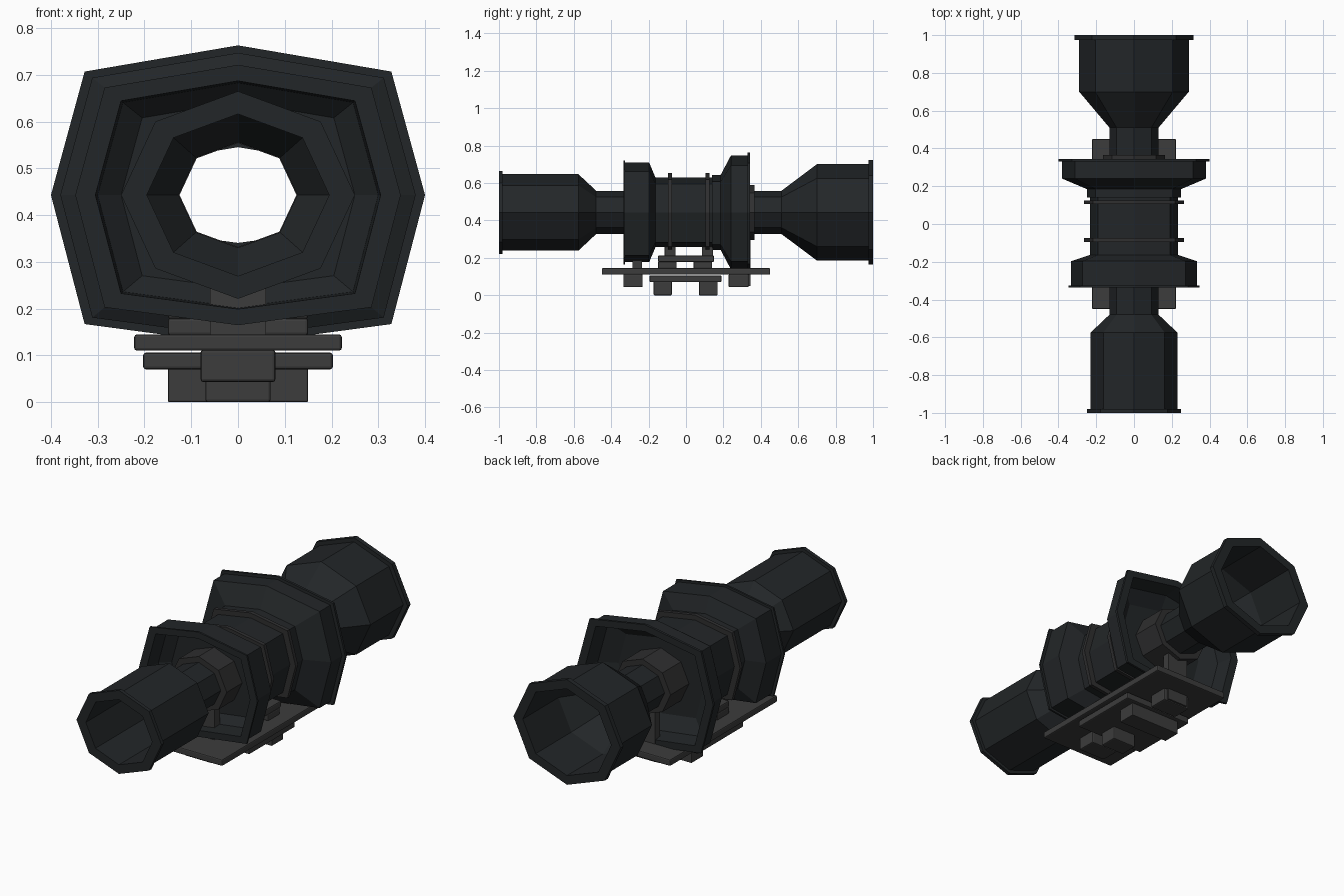
import bpy, bmesh, math

if "Cube" in bpy.data.objects:
    bpy.data.objects.remove(bpy.data.objects["Cube"])

AXIS_Z = 0.443
H = math.sqrt(0.5)
# unit cross-sections: round octagon (slightly flat) and boxy octagon
ROUND = [(math.cos(k * math.pi / 4), 0.888 * math.sin(k * math.pi / 4)) for k in range(8)]
BOXY = [(1, 0), (.82, .66), (0, .8), (-.82, .66), (-1, 0), (-.82, -.69), (0, -.8), (.82, -.69)]


def material(name, rgb):
    m = bpy.data.materials.new(name)
    m.diffuse_color = (*rgb, 1)
    m.use_nodes = True
    m.node_tree.nodes["Principled BSDF"].inputs["Base Color"].default_value = m.diffuse_color
    return m


TUBE = material("dark_metal", (.016, .019, .021))
RING = material("ring_metal", (.028, .028, .029))
MOUNT = material("mount_metal", (.045, .045, .045))


def finish(name, bm, mat):
    bmesh.ops.recalc_face_normals(bm, faces=bm.faces)
    me = bpy.data.meshes.new(name)
    bm.to_mesh(me)
    bm.free()
    me.materials.append(mat)
    ob = bpy.data.objects.new(name, me)
    bpy.context.collection.objects.link(ob)
    return ob


def loft(name, profile, shape, mat, closed=True):
    """Sweep a (y, radius) profile around the scope axis."""
    bm = bmesh.new()
    rings = [[bm.verts.new((x * r, y, AXIS_Z + z * r)) for x, z in shape] for y, r in profile]
    n = len(rings)
    for i in range(n if closed else n - 1):
        a, b = rings[i], rings[(i + 1) % n]
        for k in range(8):
            j = (k + 1) % 8
            bm.faces.new((a[k], a[j], b[j], b[k]))
    return finish(name, bm, mat)


def box(name, hx, y0, y1, z0, z1, mat=MOUNT, bevel=.006):
    bm = bmesh.new()
    bmesh.ops.create_cube(bm, size=1)
    for v in bm.verts:
        v.co = (v.co.x * 2 * hx, (y0 + y1) / 2 + v.co.y * (y1 - y0), (z0 + z1) / 2 + v.co.z * (z1 - z0))
    ob = finish(name, bm, mat)
    if bevel:
        b = ob.modifiers.new("edge", 'BEVEL')
        b.width, b.segments = bevel, 2
    return ob


# hollow optical tube, flared at both ends
loft("optical_tube", [
    (-1, .25), (-.98, .25), (-.98, .23), (-.575, .23), (-.48, .13),
    (.51, .13), (.70, .29), (.975, .29), (.975, .315), (1, .315),
    (1, .26), (.70, .26), (.51, .127), (-.48, .127), (-.575, .195), (-1, .195)], ROUND, TUBE)

# outer housing with a recessed flange at each end
loft("housing", [
    (-.2, .128), (-.2, .25), (-.24, .30), (-.335, .305), (-.335, .348), (-.325, .348),
    (-.325, .333), (-.197, .333), (-.163, .232), (.14, .232), (.14, .25), (.185, .25),
    (.24, .38), (.33, .38), (.33, .40), (.343, .40), (.343, .355), (.255, .34),
    (.21, .25), (.21, .128)], BOXY, TUBE, closed=False)

# clamp fins round the middle, with a lug under each
for tag, y in (("front", -.085), ("rear", .115)):
    loft(tag + "_fin", [(y - .01, .225), (y - .01, .265), (y + .01, .265), (y + .01, .225)], BOXY, RING)
    box(tag + "_fin_lug", .1, y - .03, y + .03, .205, .26)

# collars on the neck inside the recesses
for tag, y0, y1 in (("front", -.33, -.2), ("rear", .21, .365)):
    loft(tag + "_collar", [(y0, .125), (y0, .165), (y1, .165), (y1, .125)], ROUND, RING)

# posts joining collars to the base
box("front_post", .06, -.285, -.235, .14, .32, bevel=0)
box("rear_post", .06, .305, .345, .05, .32, bevel=0)

# base rail and clamp plates
box("base_rail", .222, -.45, .45, .11, .145)
box("lower_plate", .203, -.195, .19, .07, .106)
box("upper_plate", .15, -.15, .15, .178, .212)
for tag, y in (("front", -.1), ("rear", .09)):
    box(tag + "_spacer", .15, y - .05, y + .05, .143, .18)

# feet and end blocks under the rail
box("front_foot", .07, -.173, -.075, 0, .075)
box("rear_foot", .15, .07, .168, 0, .075, bevel=.003)
box("front_block", .08, -.335, -.232, .043, .112)
box("rear_block", .08, .228, .335, .043, .112)
